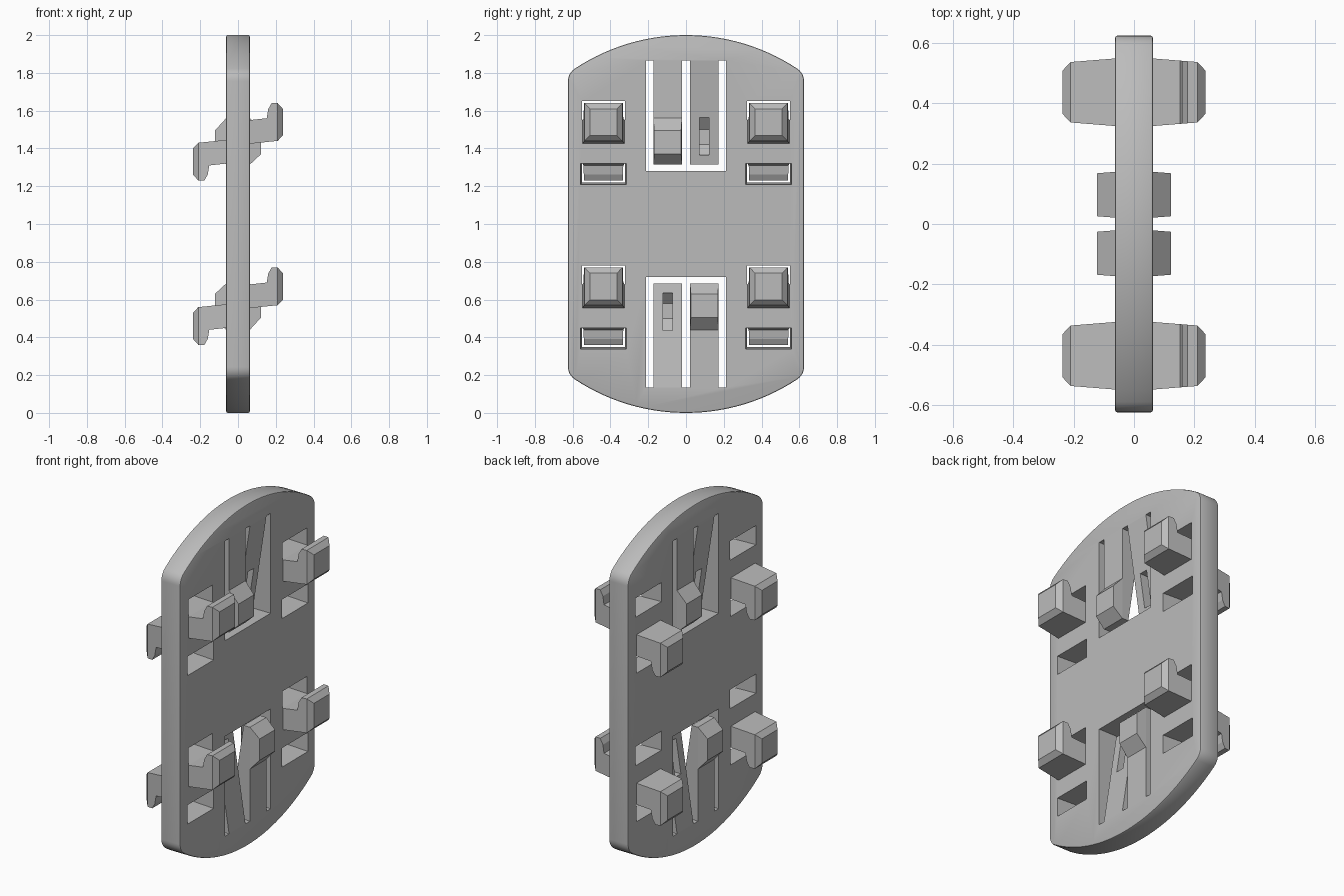
import bpy, bmesh, math

cube = bpy.data.objects.get("Cube")
if cube:
    bpy.data.objects.remove(cube, do_unlink=True)

T = 0.063            # half thickness of the plate
HOOK_Y = 0.437
TONGUE_Y = 0.097

grey = bpy.data.materials.new("plain_grey")
grey.use_nodes = True
grey.diffuse_color = (0.5, 0.5, 0.5, 1)
grey.node_tree.nodes["Principled BSDF"].inputs["Base Color"].default_value = (0.5, 0.5, 0.5, 1)


def prism(profile, half, y=0.0, width=None, splits=()):
    """Extrude an (x, z) profile along y; width(x) optionally tapers it."""
    bm = bmesh.new()
    face = bm.faces.new([bm.verts.new((x, -half, z)) for x, z in profile])
    res = bmesh.ops.extrude_face_region(bm, geom=[face])
    for v in res["geom"]:
        if isinstance(v, bmesh.types.BMVert):
            v.co.y = half
    for s in splits:
        bmesh.ops.bisect_plane(bm, geom=bm.verts[:] + bm.edges[:] + bm.faces[:],
                               plane_co=(s, 0, 0), plane_no=(1, 0, 0))
    for v in bm.verts:
        if width:
            v.co.y = math.copysign(width(v.co.x), v.co.y)
        v.co.y += y
    return bm


def place(bm, sx, sz, oz):
    """Mirror in x and z, then lift by oz."""
    for v in bm.verts:
        v.co.x *= sx
        v.co.z = sz * v.co.z + oz
    return bm


def finish(bm, name):
    bmesh.ops.recalc_face_normals(bm, faces=bm.faces[:])
    mesh = bpy.data.meshes.new(name)
    bm.to_mesh(mesh)
    bm.free()
    obj = bpy.data.objects.new(name, mesh)
    bpy.context.collection.objects.link(obj)
    mesh.materials.append(grey)
    return obj


def join(parts):
    """Gather several bmeshes into one."""
    out = bmesh.new()
    for p in parts:
        tmp = bpy.data.meshes.new("temp")
        bmesh.ops.recalc_face_normals(p, faces=p.faces[:])
        p.to_mesh(tmp)
        p.free()
        out.from_mesh(tmp)
        bpy.data.meshes.remove(tmp)
    return out


def cut(obj, cutter_bm):
    cutter = finish(cutter_bm, "cutter")
    cutter.hide_render = True
    mod = obj.modifiers.new("cut", "BOOLEAN")
    mod.operation = "DIFFERENCE"
    mod.solver = "EXACT"
    mod.object = cutter
    bpy.context.view_layer.objects.active = obj
    bpy.ops.object.modifier_apply(modifier=mod.name)
    bpy.data.objects.remove(cutter, do_unlink=True)


# Plate outline: shallow arc at each end, rounded shoulders, straight sides
R, r = 1.065, 0.078
a = math.asin(0.59 / R)
quarter = [(R * math.sin(a * i / 14), 2 - R + R * math.cos(a * i / 14)) for i in range(15)]
cy, cz = quarter[-1][0] - r * math.sin(a), quarter[-1][1] - r * math.cos(a)
for i in range(1, 7):
    t = a + (math.pi / 2 - a) * i / 6
    quarter.append((cy + r * math.sin(t), cz + r * math.cos(t)))
right = quarter + [(y, 2 - z) for y, z in reversed(quarter)]
outline = right + [(-y, z) for y, z in reversed(right[1:-1])]

bm = bmesh.new()
base = bm.faces.new([bm.verts.new((-T, y, z)) for y, z in outline])
for g in bmesh.ops.extrude_face_region(bm, geom=[base])["geom"]:
    if isinstance(g, bmesh.types.BMVert):
        g.co.x = T
bmesh.ops.recalc_face_normals(bm, faces=bm.faces[:])
rims = [e for e in bm.edges if abs(e.verts[0].co.x - e.verts[1].co.x) < 1e-4]
bmesh.ops.bevel(bm, geom=rims, offset=0.008, segments=2, profile=0.5, affect="EDGES")
plate = finish(bm, "plate")

# Mirrored placements: (name, x sign, z sign, z offset)
hook_spots = [("upper_left", 1, 1, 0), ("upper_right", -1, -1, 2.87),
              ("lower_left", 1, 1, -0.87), ("lower_right", -1, -1, 2)]
tongue_spots = [("upper_front", 1, 1, 0, -1), ("upper_back", -1, 1, 0, 1),
                ("lower_front", -1, -1, 2, -1), ("lower_back", 1, -1, 2, 1)]

# Openings: drafted slots beside the hooks and two windows for the tongues
slot = [(-0.1, 1.55), (0.1, 1.55), (0.1, 1.648), (-0.1, 1.665)]
window = [(-0.1, 1.28), (0.1, 1.28), (0.1, 1.865), (-0.1, 1.865)]
cutters = []
for side in (-1, 1):
    for _, sx, sz, oz in hook_spots:
        cutters.append(place(prism(slot, 0.1, side * HOOK_Y,
                                   lambda x: 0.117 - 0.06 * x), sx, sz, oz))
for sz, oz in ((1, 0), (-1, 2)):
    cutters.append(place(prism(window, 0.212), 1, sz, oz))
cut(plate, join(cutters))

# Hooks: bent arms with chamfered tips
hook = [(0.0, 1.425), (T, 1.425), (0.21, 1.44), (0.237, 1.468), (0.237, 1.61),
        (0.21, 1.64), (0.178, 1.64), (0.16, 1.608), (0.152, 1.56), (T, 1.55), (0.0, 1.55)]


def hook_width(x):
    if x > 0.211:
        return 0.072
    return 0.112 - 0.08 * max(x - T, 0)


for side, end in ((-1, "front"), (1, "back")):
    for name, sx, sz, oz in hook_spots:
        arm = prism(hook, 0.1, side * HOOK_Y, hook_width, (T, 0.21))
        finish(place(arm, sx, sz, oz), f"hook_{name}_{end}")

# Spring tongues: tapering strips with a snap bump, hollowed from behind
tongue = [(-T, 1.865), (T, 1.865), (T, 1.56), (0.122, 1.495), (0.122, 1.37),
          (T, 1.315), (0.022, 1.315)]
hollow = [(-0.1, 1.365), (0.04, 1.365), (0.09, 1.42), (0.09, 1.5), (0.04, 1.565), (-0.1, 1.565)]
for name, sx, sz, oz, side in tongue_spots:
    strip = prism(tongue, 0.076, side * TONGUE_Y,
                  lambda x: 0.076 - 0.08 * max(x - T, 0), (T,))
    obj = finish(place(strip, sx, sz, oz), f"tongue_{name}")
    cut(obj, place(prism(hollow, 0.026, side * TONGUE_Y), sx, sz, oz))

# Smooth the curved rim, keep the edges crisp
bpy.ops.object.select_all(action="DESELECT")
plate.select_set(True)
bpy.context.view_layer.objects.active = plate
bpy.ops.object.shade_smooth_by_angle(angle=math.radians(30))
